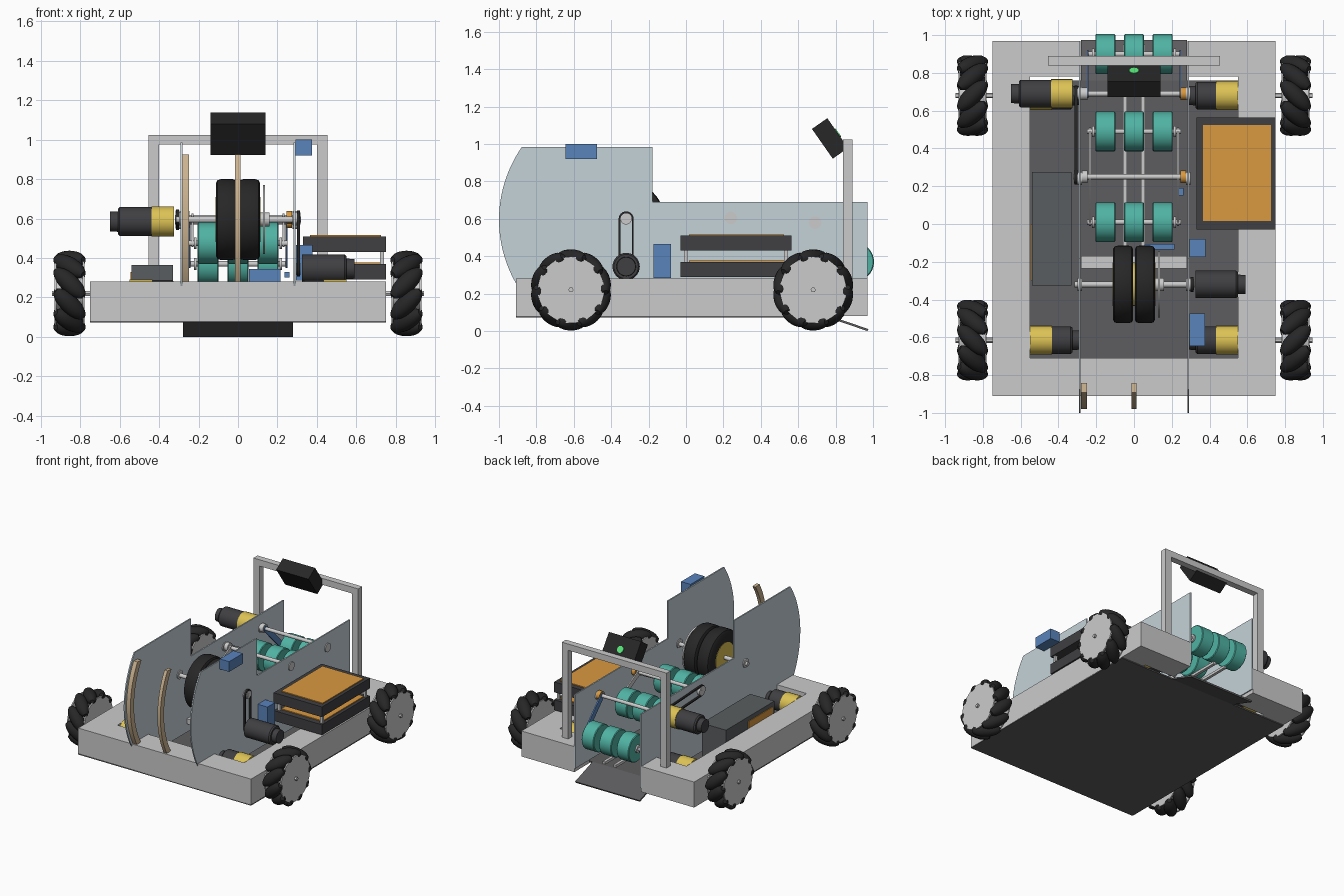
import bpy, bmesh
from math import sin, cos, pi, sqrt, radians, atan2
from mathutils import Matrix, Vector

if "Cube" in bpy.data.objects:
    bpy.data.objects.remove(bpy.data.objects["Cube"])

def mat(name, rgb):
    m = bpy.data.materials.new(name)
    m.diffuse_color = (*rgb, 1)
    m.use_nodes = True
    m.node_tree.nodes["Principled BSDF"].inputs["Base Color"].default_value = m.diffuse_color
    return m

BLACK = mat("rubber", (.02, .02, .021))
DARK = mat("dark", (.05, .05, .055))
PAN = mat("pan", (.11, .11, .115))
TEAL = mat("teal", (.08, .45, .37))
ORANGE = mat("orange", (.7, .32, .05))
YELLOW = mat("yellow", (.72, .54, .09))
BLUE = mat("blue", (.1, .23, .5))
TAN = mat("tan", (.6, .45, .28))
CLEAR = mat("sheet", (.56, .65, .69))
GREEN = mat("green", (.1, .8, .2))

def finish(name, bm, m=None, smooth=True):
    bmesh.ops.recalc_face_normals(bm, faces=bm.faces)
    me = bpy.data.meshes.new(name)
    bm.to_mesh(me)
    bm.free()
    ob = bpy.data.objects.new(name, me)
    bpy.context.collection.objects.link(ob)
    if m:
        me.materials.append(m)
    if smooth:
        bpy.context.view_layer.objects.active = ob
        bpy.ops.object.select_all(action='DESELECT')
        ob.select_set(True)
        bpy.ops.object.shade_smooth_by_angle(angle=radians(35))
    return ob

def box(name, x0, x1, y0, y1, z0, z1, m=None):
    bm = bmesh.new()
    bmesh.ops.create_cube(bm, size=1)
    for v in bm.verts:
        v.co = ((x0+x1)/2 + v.co.x*(x1-x0), (y0+y1)/2 + v.co.y*(y1-y0), (z0+z1)/2 + v.co.z*(z1-z0))
    return finish(name, bm, m, False)

def revolve(bm, prof, M, n=32):
    # profile of (x, radius) turned around the x axis, ends capped
    rings = [[bm.verts.new(M @ Vector((x, r*cos(2*pi*i/n), r*sin(2*pi*i/n)))) for i in range(n)] for x, r in prof]
    for a, b in zip(rings, rings[1:]):
        for i in range(n):
            bm.faces.new((a[i], a[(i+1) % n], b[(i+1) % n], b[i]))
    bm.faces.new(rings[0])
    bm.faces.new(rings[-1])

def turned(name, prof, y, z, m=None, n=32):
    bm = bmesh.new()
    revolve(bm, prof, Matrix.Translation((0, y, z)), n)
    return finish(name, bm, m)

def rod(name, x0, x1, y, z, r, m=None, n=24):
    return turned(name, [(x0, r), (x1, r)], y, z, m, n)

def prism(name, pts, x0, x1, m=None):
    # side profile of (y, z) given thickness in x
    bm = bmesh.new()
    a = [bm.verts.new((x0, *p)) for p in pts]
    b = [bm.verts.new((x1, *p)) for p in pts]
    bm.faces.new(a)
    bm.faces.new(b)
    for i in range(len(a)):
        j = (i+1) % len(a)
        bm.faces.new((a[i], a[j], b[j], b[i]))
    return finish(name, bm, m)

def track(a, b, r, n=12):
    t = atan2(b[1]-a[1], b[0]-a[0])
    return [(c[0]+r*cos(t+s+pi*i/n), c[1]+r*sin(t+s+pi*i/n)) for c, s in ((a, pi/2), (b, -pi/2)) for i in range(n+1)]

def belt(name, x0, x1, a, b, r, m=BLACK):
    bm = bmesh.new()
    R = [[bm.verts.new((x, *p)) for p in track(a, b, q)] for x, q in ((x0, r), (x1, r), (x1, r-.01), (x0, r-.01))]
    n = len(R[0])
    for k in range(4):
        A, B = R[k], R[(k+1) % 4]
        for i in range(n):
            bm.faces.new((A[i], A[(i+1) % n], B[(i+1) % n], B[i]))
    return finish(name, bm, m)

def motor(name, x, d, y, z, gearbox=True):
    # output face at x, body running in direction d
    g = .115 if gearbox else 0
    if gearbox:
        rod(name + "_gearbox", x, x+d*g, y, z, .077, YELLOW)
    L = g + (.11 if name.startswith("drive") else .17 if gearbox else .225)
    turned(name + "_body", [(x+d*g, .073), (x+d*(L-.01), .073), (x+d*L, .065), (x+d*L, .052), (x+d*(L+.04), .05)], y, z, DARK)

# chassis frame, belly pan, rear ramp
for s in (-1, 1):
    box("side_rail", *sorted((s*.55, s*.75)), -.91, .97, .08, .28)
    box("rear_beam", *sorted((s*.29, s*.55)), .78, .97, .08, .28)
box("front_beam", -.55, .55, -.91, -.71, .08, .28)
box("belly_pan", -.75, .75, -.91, .76, .072, .083, PAN)
prism("rear_ramp", [(.76, .072), (.97, 0), (.975, .011), (.76, .084)], -.28, .28, PAN)

# mecanum wheels
def wheel(sx, cy):
    C = Matrix.Translation((sx*.855, cy, .22))
    bm = bmesh.new()
    N, c = 10, .17
    prof = [(t*.1, max(.012, .217 - sqrt(c*c + t*t*.005) - .017*t**4)) for t in (-1, -.9, -.7, -.45, -.2, 0, .2, .45, .7, .9, 1)]
    lean = -sx * (1 if cy > 0 else -1)
    for i in range(N):
        M = C @ Matrix.Rotation(2*pi*i/N, 4, 'X') @ Matrix.Translation((0, 0, c)) @ Matrix.Rotation(-lean*-pi/4, 4, 'Z')
        revolve(bm, prof, M, 16)
    finish("wheel_rollers", bm, BLACK)
    for o in (-.07, .07):
        rod("wheel_plate", sx*.855+o-.005, sx*.855+o+.005, cy, .22, .178, n=40)
    rod("wheel_hub", sx*.855-.065, sx*.855+.065, cy, .22, .08)
    rod("wheel_axle", sx*.55, sx*.945, cy, .22, .014, n=6)

for sx in (-1, 1):
    for cy in (-.615, .68):
        wheel(sx, cy)
        motor("drive_motor", sx*.55, -sx, cy, .215)

# tall side plates with a round front edge
FY, FZ = -.32, .595
arc = lambda r, a0, a1, n=24: [(FY - r*cos(radians(a0+(a1-a0)*i/n)), FZ + r*sin(radians(a0+(a1-a0)*i/n))) for i in range(n+1)]
outline = arc(.68, -45, 35) + [(-.18, .985), (-.18, .69), (.97, .69), (.97, .11)]
for s in (-1, 1):
    prism("side_plate", outline, *sorted((s*.282, s*.292)), CLEAR)
    for y, z in ((.24, .605), (.69, .58), (FY, .6)):
        rod("bearing", s*.276, s*.3, y, z, .034)

# curved hood strips
for x0, x1 in ((-.281, -.248), (-.014, .012)):
    prism("hood_strip", arc(.66, -30, 30) + arc(.615, 32, -30), x0, x1, TAN)

# shooter flywheels, shaft, belt drive
rod("shooter_shaft", -.315, .32, FY, FZ, .016)
for x in (-.058, .058):
    w = [(-.054, .12), (-.054, .185), (-.046, .2), (-.03, .205), (.03, .205), (.046, .2), (.054, .185), (.054, .12)]
    turned("shooter_wheel", [(x+a, r) for a, r in w], FY, FZ, BLACK, 48)
    rod("shooter_hub", x-.057, x+.057, FY, FZ, .115, YELLOW)
rod("flywheel_disc", .126, .138, FY, FZ, .175, n=48)
rod("shaft_collar", .112, .16, FY, FZ, .035)
motor("shooter_motor", .325, 1, FY, .345, False)
for z in (.345, .6):
    rod("shooter_pulley", .297, .318, FY, z, .03)
belt("shooter_belt", .3, .315, (FY, .345), (FY, .6), .04)

# intake rollers
rows = ((.9, .37), (.49, .475), (.01, .475))
for y, z in rows:
    rod("roller_shaft", -.25, .25, y, z, .014, n=12)
    for x in (-.152, 0, .152):
        turned("intake_roller", [(x-.053, .03), (x-.053, .1), (x-.048, .105), (x+.048, .105), (x+.053, .1), (x+.053, .03)], y, z, TEAL, 40)
    for s in (-1, 1):
        rod("shaft_collar", s*.21, s*.222, y, z, .03)

# intake pivots, arms, motor, belt
for y, z in ((.69, .585), (.25, .605)):
    rod("pivot_shaft", -.32, .3, y, z, .014, n=16)
    rod("pivot_hub", .245, .275, y, z, .033, ORANGE)
    rod("pivot_pulley", -.318, -.297, y, z, .036)
    rod("inner_pulley", -.275, -.245, y, z, .033)
for s in (-1, 1):
    prism("rear_arm", track((.69, .585), rows[0], .022), s*.245-.005, s*.245+.005, BLUE)
    for row in rows[1:]:
        prism("feed_arm", track((.25, .605), row, .02), s*.232-.005, s*.232+.005)
belt("intake_belt", -.315, -.3, (.69, .585), (.25, .605), .042)
motor("intake_motor", -.325, -1, .69, .585)

# floor guides between the plates
for s in (-1, 1):
    box("floor_guide", s*.047-.011, s*.047+.011, -.2, .95, .2, .22)
box("guide_crossbar", -.28, .28, -.235, -.17, .18, .22)

# two stacked electronics trays
for z in (.29, .43):
    box("tray", .33, .75, -.03, .565, z, z+.08, DARK)
    box("tray_panel", .365, .725, .015, .525, z+.08, z+.087, ORANGE)
for x in (.36, .73):
    for y in (0, .535):
        box("tray_post", x-.01, x+.01, y-.01, y+.01, .37, .43)

# battery
box("battery", -.54, -.33, -.325, .275, .085, .365, mat("battery", (.1, .11, .115)))
box("battery_label", -.545, -.539, -.3, 0, .2, .33, ORANGE)

# blue modules
box("upper_module", .293, .375, -.645, -.475, .92, 1.0, BLUE)
box("side_module", .295, .378, -.175, -.08, .285, .465, BLUE)
box("sensor_module", .055, .215, -.135, -.105, .26, .345, BLUE)
box("small_sensor", .235, .262, .15, .19, .3, .33, BLUE)

# camera arch
for s in (-1, 1):
    box("arch_post", s*.4275-.0275, s*.4275+.0275, .84, .89, .28, .976)
box("arch_bar", -.455, .455, .84, .89, .975, 1.025)
cam = box("camera", -.14, .14, -.097, .097, -.05, .05, BLACK)
bm = bmesh.new()
revolve(bm, [(.045, .026), (.055, .026)], Matrix.Rotation(-pi/2, 4, 'Y'), 24)
lens = finish("camera_lens", bm, GREEN)
for ob in (cam, lens):
    ob.matrix_world = Matrix.Translation((0, .77, 1.03)) @ Matrix.Rotation(radians(-55), 4, 'X')
